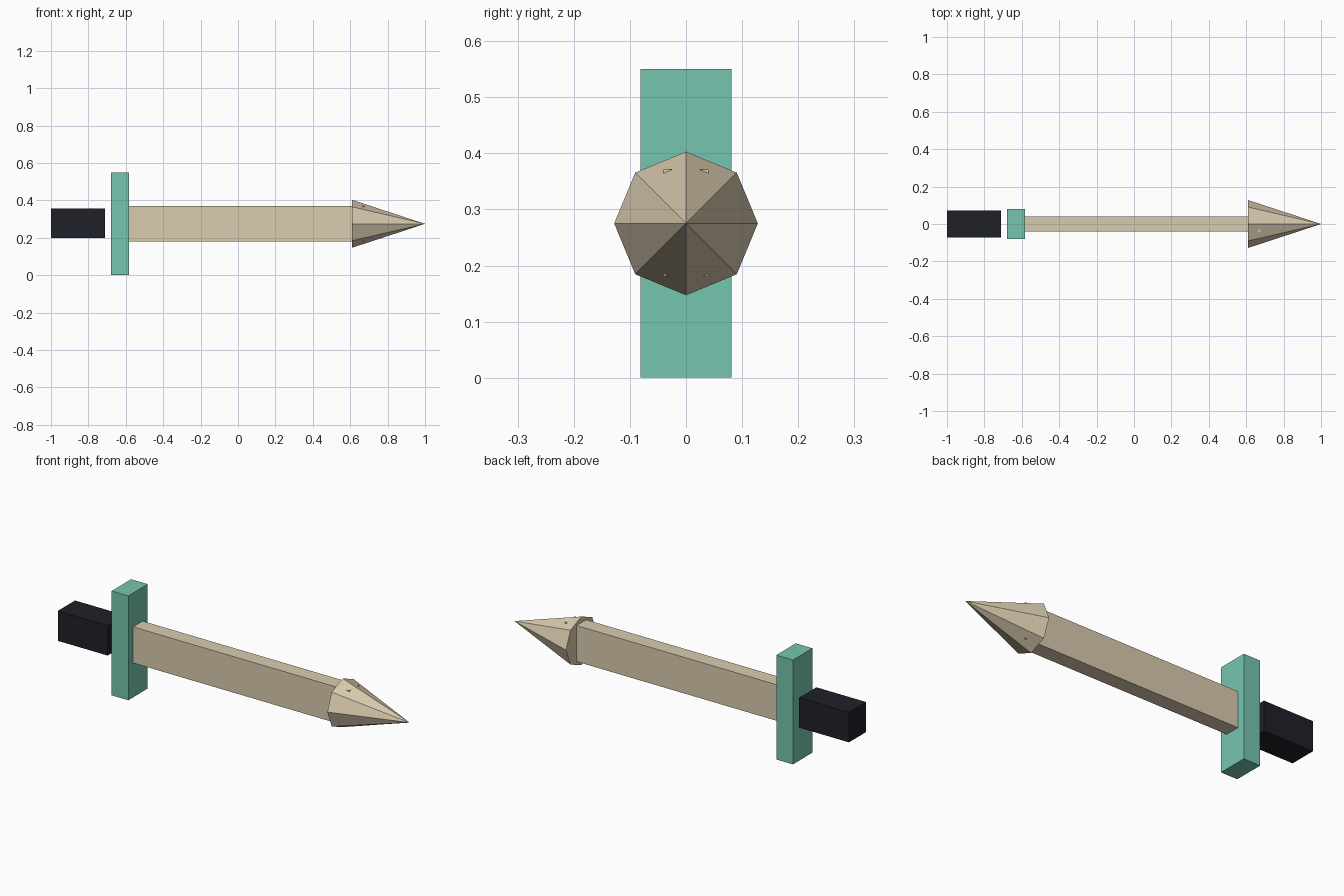
import bpy
import math

if "Cube" in bpy.data.objects:
    bpy.data.objects.remove(bpy.data.objects["Cube"])

AXIS_Z = 0.275  # height of the sword's long axis


def material(name, rgb):
    mat = bpy.data.materials.new(name)
    mat.diffuse_color = (*rgb, 1)
    mat.use_nodes = True
    mat.node_tree.nodes["Principled BSDF"].inputs["Base Color"].default_value = mat.diffuse_color
    return mat


WOOD = material("pale_wood", (0.70, 0.60, 0.43))
TEAL = material("teal", (0.18, 0.56, 0.43))
DARK = material("dark_grip", (0.014, 0.015, 0.021))


def box(name, x0, x1, width, height, mat, z=AXIS_Z):
    bpy.ops.mesh.primitive_cube_add(size=1, location=((x0 + x1) / 2, 0, z))
    ob = bpy.context.object
    ob.name = name
    ob.scale = (x1 - x0, width, height)
    bpy.ops.object.transform_apply(location=False, rotation=False, scale=True)
    ob.data.materials.append(mat)
    return ob


# Grip, set slightly apart from the guard
box("grip", -1.0, -0.71, 0.143, 0.158, DARK, 0.277)

# Upright cross guard
box("cross_guard", -0.68, -0.583, 0.162, 0.55, TEAL)

# Flat blade, its end corners just breaking through the tip
box("blade", -0.583, 0.677, 0.08, 0.19, WOOD, 0.276)

# Eight-sided pointed tip
bpy.ops.mesh.primitive_cone_add(vertices=8, radius1=0.128, radius2=0, depth=0.39,
                                location=(0.805, 0, AXIS_Z),
                                rotation=(0, math.pi / 2, 0))
tip = bpy.context.object
tip.name = "blade_tip"
tip.data.materials.append(WOOD)
